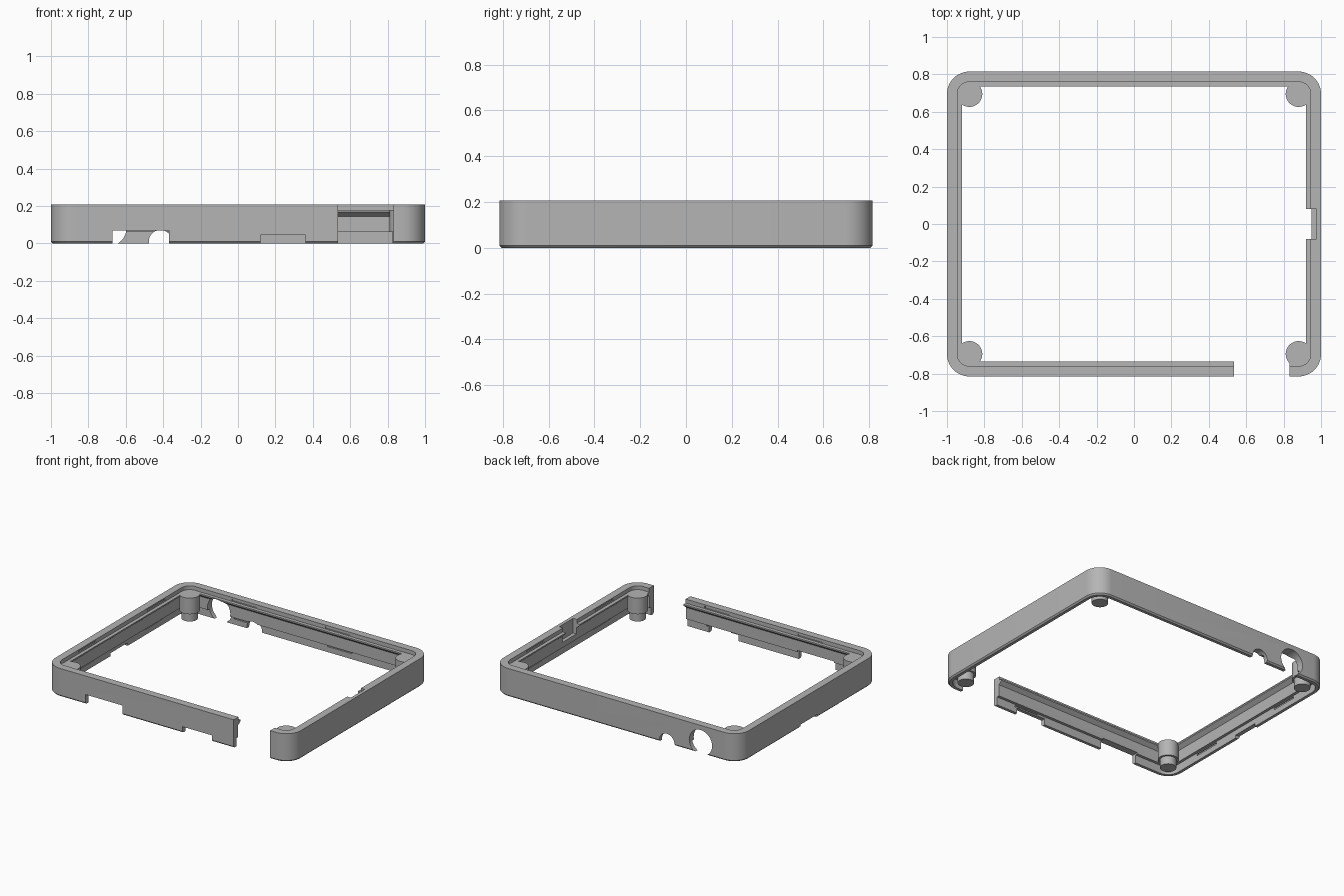
import bpy, bmesh, math
from mathutils import Vector

cube = bpy.data.objects.get("Cube")
if cube:
    bpy.data.objects.remove(cube, do_unlink=True)

HX, HY, R = 1.0, 0.815, 0.12
TOP = 0.207

grey = bpy.data.materials.new("plain grey")
grey.use_nodes = True
colour = (0.46, 0.46, 0.46, 1)
grey.diffuse_color = colour
grey.node_tree.nodes["Principled BSDF"].inputs["Base Color"].default_value = colour


def make(name, bm):
    bmesh.ops.recalc_face_normals(bm, faces=bm.faces)
    mesh = bpy.data.meshes.new(name)
    bm.to_mesh(mesh)
    bm.free()
    obj = bpy.data.objects.new(name, mesh)
    bpy.context.collection.objects.link(obj)
    mesh.materials.append(grey)
    return obj


def activate(obj):
    bpy.ops.object.select_all(action='DESELECT')
    obj.select_set(True)
    bpy.context.view_layer.objects.active = obj


def loop(inset, z, steps=12):
    """Rounded rectangle, inset from the outer outline."""
    pts = []
    for q, (sx, sy) in enumerate([(1, 1), (-1, 1), (-1, -1), (1, -1)]):
        for i in range(steps + 1):
            a = math.pi / 2 * (q + i / steps)
            pts.append(Vector((sx * (HX - R) + (R - inset) * math.cos(a),
                               sy * (HY - R) + (R - inset) * math.sin(a), z)))
    return pts


def box(x0, x1, y0, y1, z0, z1, rounding=0):
    bm = bmesh.new()
    bmesh.ops.create_cube(bm, size=1)
    for v in bm.verts:
        v.co = Vector((x0 if v.co.x < 0 else x1, y0 if v.co.y < 0 else y1,
                       z0 if v.co.z < 0 else z1))
    if rounding:
        edges = [e for e in bm.edges if all(v.co.z == max(z0, z1) for v in e.verts)
                 and abs(e.verts[0].co.x - e.verts[1].co.x) < 1e-6]
        bmesh.ops.bevel(bm, geom=edges, offset=rounding, segments=6,
                        profile=0.5, affect='EDGES')
    return make("cutter", bm)


def port(x, z, radius):
    """Round hole running through the back wall."""
    bm = bmesh.new()
    bmesh.ops.create_cone(bm, cap_ends=True, segments=48, radius1=radius,
                          radius2=radius, depth=0.3)
    for v in bm.verts:
        v.co = Vector((x + v.co.x, HY + v.co.z, z + v.co.y))
    return make("cutter", bm)


# Frame wall: section as (inset, height), swept round the outline
section = [(0.01, 0), (0, 0.01), (0, TOP), (0.055, TOP), (0.055, 0.178),
           (0.08, 0.178), (0.08, 0.168), (0.052, 0.145), (0.052, 0.06),
           (0.032, 0.06), (0.032, 0)]
bm = bmesh.new()
rings = [[bm.verts.new(p) for p in loop(d, z)] for d, z in section]
for a, b in zip(rings, rings[1:] + rings[:1]):
    for i in range(len(a)):
        j = (i + 1) % len(a)
        bm.faces.new((a[i], a[j], b[j], b[i]))
frame = make("frame_wall", bm)

# Openings in the front, back and side walls
cutters = [
    box(0.535, 0.832, -0.9, -0.7, -0.1, 0.3),
    box(-0.67, -0.37, -0.9, -0.7, -0.1, 0.07, 0.03),
    box(0.12, 0.36, -0.9, -0.7, -0.1, 0.045, 0.035),
    box(-1.1, -0.9, -0.1, 0.1, -0.1, 0.022),
    port(-0.69, 0.08, 0.093),
    port(-0.415, 0.01, 0.062),
    box(0.85, 0.945, -0.08, 0.08, -0.1, 0.3),
    box(0.94, 0.975, -0.08, 0.08, 0.1, 0.3),
]

# Snap grooves along the inside of the lip and of the bottom edge
for inset, z0, z1 in [(0.064, 0.182, 0.197), (0.04, 0.04, 0.054)]:
    depth = inset - 0.016
    for s in (-1, 1):
        for c in (-0.48, 0.28):
            ys = sorted((s * (HY - inset), s * (HY - depth)))
            cutters.append(box(c - 0.1, c + 0.1, *ys, z0, z1))
        for c in (-0.4, 0.4):
            xs = sorted((s * (HX - inset), s * (HX - depth)))
            cutters.append(box(*xs, c - 0.1, c + 0.1, z0, z1))

activate(frame)
for c in cutters:
    mod = frame.modifiers.new("cut", 'BOOLEAN')
    mod.operation, mod.solver, mod.object = 'DIFFERENCE', 'EXACT', c
    bpy.ops.object.modifier_apply(modifier=mod.name)
    bpy.data.objects.remove(c, do_unlink=True)
bpy.ops.object.shade_smooth_by_angle(angle=math.radians(25))


# Corner posts: stepped cylinders
def post(name, x, y):
    bm = bmesh.new()
    outline = [(0.055, 0), (0.055, 0.06), (0.069, 0.06), (0.069, 0.179)]
    n = 40
    rings = [[bm.verts.new((x + r * math.cos(i * math.tau / n),
                            y + r * math.sin(i * math.tau / n), z))
              for i in range(n)] for r, z in outline]
    for a, b in zip(rings, rings[1:]):
        for i in range(n):
            j = (i + 1) % n
            bm.faces.new((a[i], a[j], b[j], b[i]))
    bm.faces.new(rings[0])
    bm.faces.new(rings[-1])
    obj = make(name, bm)
    activate(obj)
    bpy.ops.object.shade_smooth_by_angle(angle=math.radians(25))


for sx, side in ((1, "left"), (-1, "right")):
    for sy, end in ((-1, "front"), (1, "back")):
        post(f"{end}_{side}_post", sx * (HX - R), sy * (HY - R))
